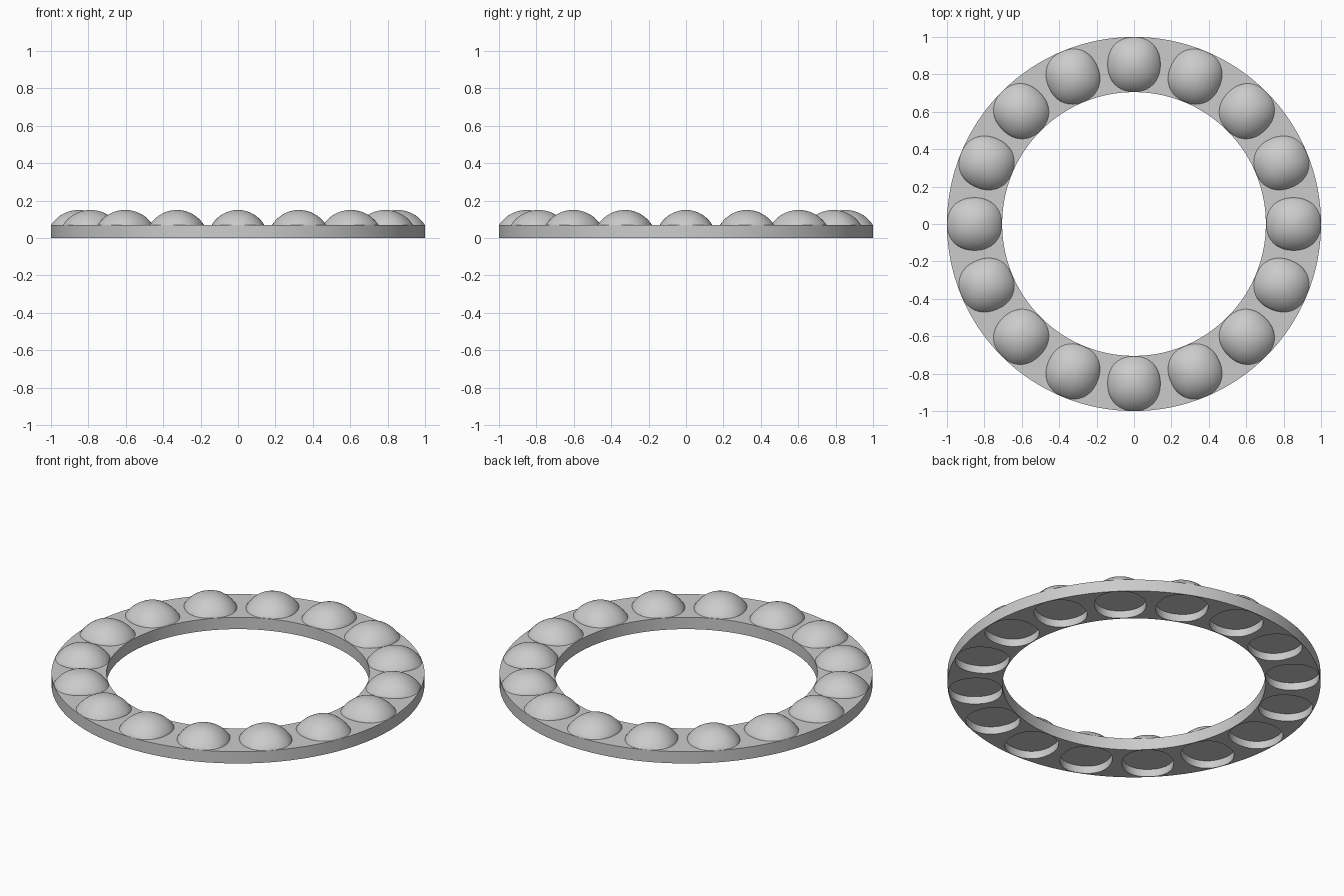
import bpy, bmesh, math

old = bpy.data.objects.get("Cube")
if old:
    bpy.data.objects.remove(old, do_unlink=True)

COUNT, PITCH = 16, 0.853          # domes and the radius they sit on
RING_TOP, DOME_TOP, POCKET = 0.07, 0.15, 0.045
RADIAL, TANGENT = 0.146, 0.141    # half sizes of each dome outline
SIDES, RINGS = 48, 12

grey = bpy.data.materials.new("plain_grey")
grey.use_nodes = True
grey.diffuse_color = (0.6, 0.6, 0.6, 1)
grey.node_tree.nodes["Principled BSDF"].inputs["Base Color"].default_value = (0.6, 0.6, 0.6, 1)


def finish(name, bm):
    bmesh.ops.recalc_face_normals(bm, faces=bm.faces)
    mesh = bpy.data.meshes.new(name)
    bm.to_mesh(mesh)
    bm.free()
    mesh.materials.append(grey)
    obj = bpy.data.objects.new(name, mesh)
    bpy.context.collection.objects.link(obj)
    return obj


def smooth(obj):
    bpy.ops.object.select_all(action='DESELECT')
    obj.select_set(True)
    bpy.context.view_layer.objects.active = obj
    bpy.ops.object.shade_smooth_by_angle(angle=math.radians(35))


def loop(bm, scale, z, turn):
    """Slightly squared oval at a dome position, turned about the ring centre."""
    verts = []
    for i in range(SIDES):
        a = math.tau * i / SIDES
        c, s = math.cos(a), math.sin(a)
        swell = (abs(c) ** 2.2 + abs(s) ** 2.2) ** (-1 / 2.2)
        x, y = PITCH + RADIAL * scale * swell * c, TANGENT * scale * swell * s
        verts.append(bm.verts.new((x * math.cos(turn) - y * math.sin(turn),
                                   x * math.sin(turn) + y * math.cos(turn), z)))
    return verts


def stack(bm, loops):
    for lo, hi in zip(loops, loops[1:]):
        for i in range(SIDES):
            j = (i + 1) % SIDES
            bm.faces.new((lo[i], lo[j], hi[j], hi[i]))
    bm.faces.new(loops[0][::-1])
    bm.faces.new(loops[-1])


# Flat ring
bm = bmesh.new()
steps = 192
section = [(0.705, 0), (1, 0), (1, RING_TOP), (0.705, RING_TOP)]
rows = [[bm.verts.new((r * math.cos(math.tau * k / steps), r * math.sin(math.tau * k / steps), z))
         for r, z in section] for k in range(steps)]
for k in range(steps):
    a, b = rows[k], rows[(k + 1) % steps]
    for i in range(4):
        j = (i + 1) % 4
        bm.faces.new((a[i], b[i], b[j], a[j]))
ring = finish("ring", bm)

# Pockets under the domes
bm = bmesh.new()
for k in range(COUNT):
    turn = math.tau * k / COUNT
    stack(bm, [loop(bm, 0.98, z, turn) for z in (-0.05, POCKET)])
cutter = finish("pocket_cutter", bm)
cutter.hide_render = True
cut = ring.modifiers.new("pockets", 'BOOLEAN')
cut.operation, cut.solver, cut.object = 'DIFFERENCE', 'EXACT', cutter
bpy.context.view_layer.objects.active = ring
bpy.ops.object.modifier_apply(modifier=cut.name)
bpy.data.objects.remove(cutter, do_unlink=True)
smooth(ring)

# Domes: spherical caps on the ring
rise = DOME_TOP - RING_TOP
sphere = (RADIAL ** 2 + rise ** 2) / (2 * rise)
edge = math.asin(RADIAL / sphere)
for k in range(COUNT):
    turn = math.tau * k / COUNT
    bm = bmesh.new()
    loops = [loop(bm, 1, RING_TOP - 0.002, turn)]
    for n in range(RINGS):
        a = edge * (1 - n / RINGS)
        loops.append(loop(bm, math.sin(a) / math.sin(edge),
                          DOME_TOP - sphere * (1 - math.cos(a)), turn))
    stack(bm, loops)
    smooth(finish(f"dome_{k + 1}", bm))
